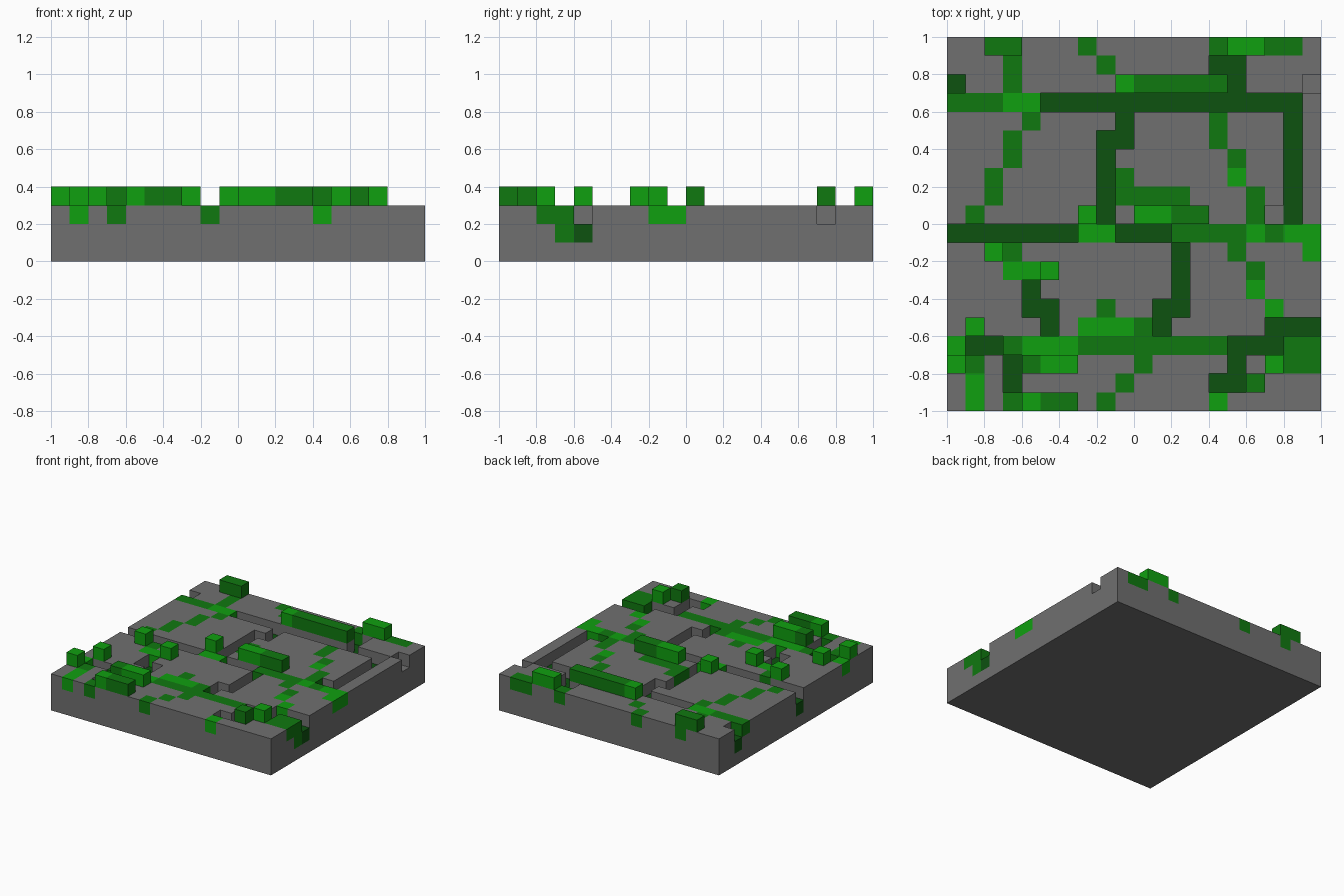
import bpy, bmesh

if "Cube" in bpy.data.objects:
    bpy.data.objects.remove(bpy.data.objects["Cube"], do_unlink=True)

N = 20               # blocks along each side
CELL = 2 / N
SUNKEN, FLUSH, RAISED = 2, 3, 4    # column heights in blocks
STONE, BRIGHT, MID, DARK = range(4)


def make_material(name, rgb):
    mat = bpy.data.materials.new(name)
    mat.use_nodes = True
    color = (*rgb, 1)
    mat.diffuse_color = color
    mat.node_tree.nodes["Principled BSDF"].inputs["Base Color"].default_value = color
    return mat


MATERIALS = [
    make_material("grey stone", (.16, .16, .16)),
    make_material("bright moss", (.005, .35, .005)),
    make_material("mid moss", (.005, .19, .005)),
    make_material("dark moss", (.004, .084, .005)),
]

# Every column starts as bare stone; paths then cut or colour it
columns = {(i, j): (FLUSH, STONE) for i in range(N) for j in range(N)}


def lay(height, slot, *paths):
    """Set the columns along each path of straight grid runs."""
    for path in paths:
        for (i, j), (k, m) in zip(path, path[1:] or path):
            for x in range(min(i, k), max(i, k) + 1):
                for y in range(min(j, m), max(j, m) + 1):
                    columns[x, y] = (height, slot)


# Channels with dark moss floors: back, centre, front
lay(SUNKEN, DARK,
    [(0, 17)],
    [(14, 18), (15, 18), (15, 16)],
    [(5, 16), (18, 16), (18, 10)],
    [(9, 16), (9, 14), (8, 14), (8, 10)])
lay(SUNKEN, DARK,
    [(0, 9), (6, 9)],
    [(9, 9), (11, 9)],
    [(12, 8), (12, 5), (11, 5), (11, 4)],
    [(4, 6), (4, 5), (5, 5), (5, 4)])
lay(SUNKEN, DARK,
    [(1, 3), (2, 3)],
    [(3, 2), (3, 1)],
    [(14, 1), (15, 1), (15, 3), (17, 3), (17, 4), (19, 4)])

# Bare stone pits
lay(SUNKEN, STONE, [(19, 17)], [(17, 10)])

# Flush mid moss: back left vine, back right vine, centre, front
lay(FLUSH, MID,
    [(3, 18), (3, 17)], [(0, 16), (2, 16)], [(4, 15)],
    [(3, 14), (3, 13)], [(2, 12), (2, 11)], [(1, 10)])
lay(FLUSH, MID,
    [(7, 19)], [(8, 18)], [(14, 19)], [(17, 19), (18, 19)],
    [(14, 15), (14, 14)], [(15, 13)], [(16, 11), (16, 10)])
lay(FLUSH, MID,
    [(9, 12), (9, 11), (12, 11)], [(12, 9), (17, 9)],
    [(3, 8)], [(15, 8)], [(16, 7)], [(8, 5)], [(10, 4)])
lay(FLUSH, MID,
    [(3, 3)], [(7, 3), (14, 3)], [(18, 3), (19, 3)], [(18, 2), (19, 2)],
    [(1, 2)], [(10, 2)], [(9, 1)], [(3, 0)], [(8, 0)])

# Flush bright moss: back and centre, front
lay(FLUSH, BRIGHT,
    [(3, 16), (4, 16)], [(15, 12)], [(7, 9), (8, 9)], [(16, 9)],
    [(18, 9), (19, 9), (19, 8)], [(3, 7), (4, 7)])
lay(FLUSH, BRIGHT,
    [(16, 6)], [(17, 5)], [(7, 4), (9, 4)], [(0, 3)],
    [(4, 3), (6, 3)], [(1, 1), (1, 0)], [(14, 0)])

# Raised moss blocks
lay(RAISED, MID,
    [(2, 19), (3, 19)], [(10, 17), (14, 17)], [(12, 10), (13, 10)],
    [(4, 2)], [(16, 1)], [(5, 0), (6, 0)])
lay(RAISED, BRIGHT,
    [(15, 19), (16, 19)], [(9, 17)], [(7, 10)], [(10, 10), (11, 10)], [(2, 8)],
    [(5, 7)], [(1, 4)], [(0, 2)], [(5, 2), (6, 2)], [(17, 2)], [(4, 0)])

# Moss hanging below the top block on the outer walls
HANGING = {(19, 3, 1): MID, (3, 19, 2): MID}


def block_slot(i, j, layer):
    height, slot = columns[i, j]
    return slot if layer == height - 1 else HANGING.get((i, j, layer), STONE)


def build_blocks(name, low, high):
    """Outer faces of all blocks between two layers, as one object."""
    bm = bmesh.new()

    def quad(points, slot):
        verts = [bm.verts.new((x * CELL - 1, y * CELL - 1, z * CELL)) for x, y, z in points]
        bm.faces.new(verts).material_index = slot

    for (i, j), (height, _) in columns.items():
        top = min(height, high)
        if top <= low:
            continue
        corners = [(i, j), (i + 1, j), (i + 1, j + 1), (i, j + 1)]
        # Top face, unless another block sits on it
        if height <= high:
            quad([(*c, top) for c in corners], block_slot(i, j, top - 1))
        # Exposed side faces, block by block
        for s, (dx, dy) in enumerate([(0, -1), (1, 0), (0, 1), (-1, 0)]):
            a, b = corners[s], corners[(s + 1) % 4]
            beside = columns.get((i + dx, j + dy), (0, STONE))[0]
            for z in range(max(low, beside), top):
                quad([(*a, z), (*b, z), (*b, z + 1), (*a, z + 1)], block_slot(i, j, z))
    # Underside of the slab
    if low == 0:
        quad([(0, 0, 0), (0, N, 0), (N, N, 0), (N, 0, 0)], STONE)
    bmesh.ops.remove_doubles(bm, verts=bm.verts, dist=CELL / 100)
    mesh = bpy.data.meshes.new(name)
    bm.to_mesh(mesh)
    bm.free()
    for mat in MATERIALS:
        mesh.materials.append(mat)
    bpy.context.collection.objects.link(bpy.data.objects.new(name, mesh))


# Stone slab with its channels and flush moss, then the raised moss
build_blocks("stone_slab", 0, FLUSH)
build_blocks("raised_moss", FLUSH, RAISED)
